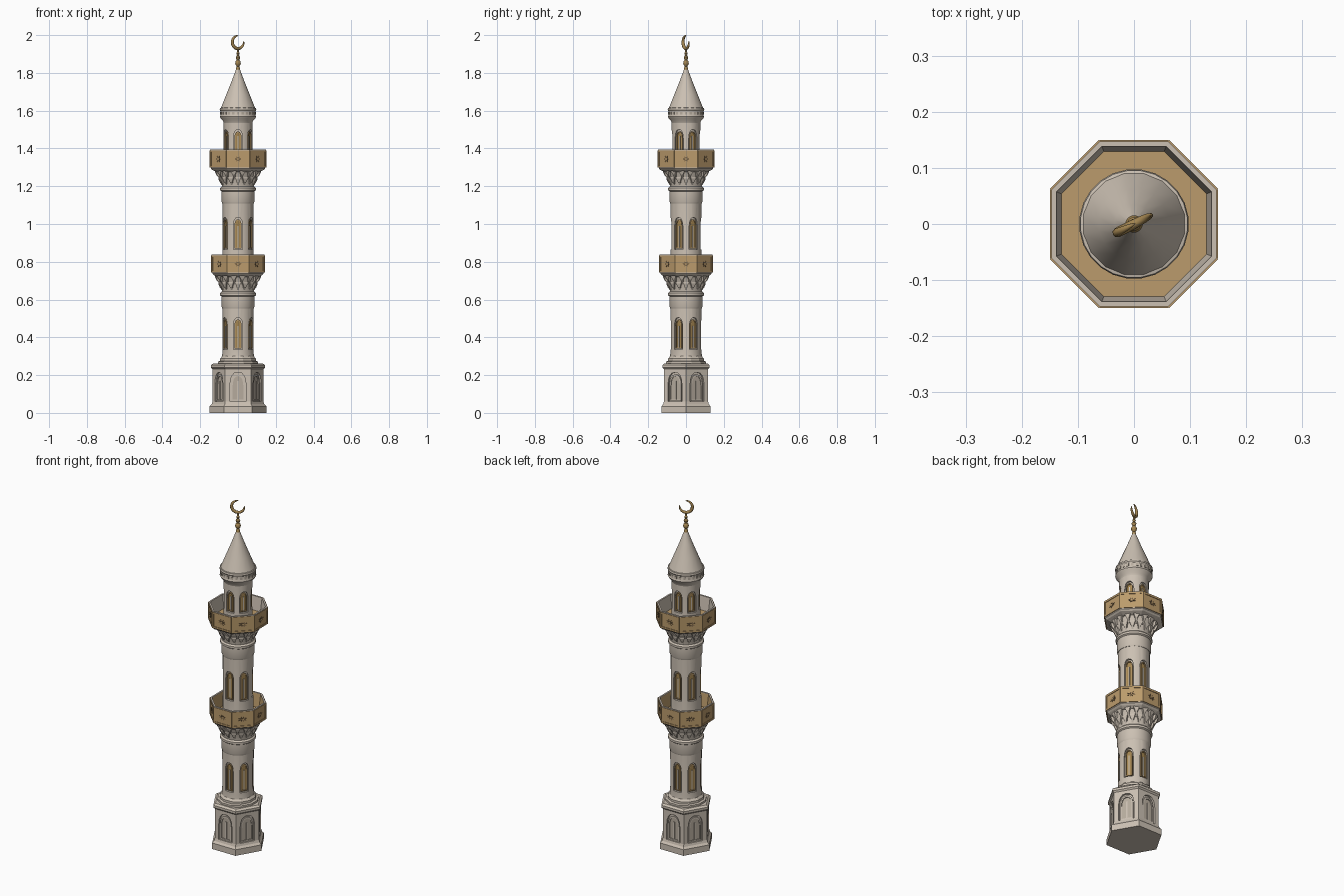
import bpy, bmesh, math
from math import pi, sin, cos, radians

cube = bpy.data.objects.get("Cube")
if cube:
    bpy.data.objects.remove(cube, do_unlink=True)


def material(name, rgb):
    m = bpy.data.materials.new(name)
    m.use_nodes = True
    m.diffuse_color = (*rgb, 1)
    m.node_tree.nodes["Principled BSDF"].inputs["Base Color"].default_value = (*rgb, 1)
    return m


STONE = material("pale stone", (0.60, 0.53, 0.45))
SHADE = material("weathered stone", (0.47, 0.41, 0.34))
GOLD = material("ochre gold", (0.50, 0.33, 0.15))
BRONZE = material("dark bronze", (0.17, 0.11, 0.055))
BRASS = material("aged brass", (0.36, 0.23, 0.08))


def finish(name, bm, *mats):
    bmesh.ops.recalc_face_normals(bm, faces=bm.faces)
    me = bpy.data.meshes.new(name)
    bm.to_mesh(me)
    bm.free()
    ob = bpy.data.objects.new(name, me)
    bpy.context.scene.collection.objects.link(ob)
    for m in mats:
        me.materials.append(m)
    return ob


def smooth(ob):
    bpy.ops.object.select_all(action='DESELECT')
    ob.select_set(True)
    bpy.context.view_layer.objects.active = ob
    bpy.ops.object.shade_smooth_by_angle(angle=radians(32))


def turned(name, profile, sides, *mats, ring=False, rounded=False, turn=None):
    """Stack of regular polygons from (apothem, z) pairs; a flat faces the front."""
    bm = bmesh.new()
    k = 1 / cos(pi / sides)
    start = -pi / 2 + pi / sides if turn is None else turn
    loops = [[bm.verts.new((r * k * cos(start + 2 * pi * i / sides),
                            r * k * sin(start + 2 * pi * i / sides), z))
              for i in range(sides)] for r, z in profile]
    pairs = list(zip(loops, loops[1:]))
    if ring:
        pairs.append((loops[-1], loops[0]))
    else:
        bm.faces.new(loops[0])
        bm.faces.new(loops[-1])
    for a, b in pairs:
        for i in range(sides):
            j = (i + 1) % sides
            bm.faces.new((a[i], a[j], b[j], b[i]))
    ob = finish(name, bm, *mats)
    if rounded:
        smooth(ob)
    return ob


def arch(w, h):
    """Pointed arch outline, half width w, height h, starting at the sill."""
    rise = min(h * 0.4, w * 1.9)
    side = [(w * cos(t * pi / 8) ** 0.8, h - rise + rise * sin(t * pi / 8)) for t in range(4)]
    return [(-w, 0), (w, 0)] + side + [(0, h)] + [(-x, z) for x, z in reversed(side)]


def rosette(size):
    return [(size * (1.25 if i % 2 else 0.55) * cos(pi * i / 8),
             size * (0.9 if i % 2 else 0.4) * sin(pi * i / 8)) for i in range(16)]


def around(name, outline, z0, near, far, count, mat, hole=None, offset=0.0):
    """Copies of an upright plate (or frame, with a hole) facing outward around the axis."""
    bm = bmesh.new()
    for n in range(count):
        a = -pi / 2 + offset + 2 * pi * n / count

        def loop(points, r):
            return [bm.verts.new((r * cos(a) - x * sin(a), r * sin(a) + x * cos(a), z0 + z))
                    for x, z in points]
        loops = [loop(outline, near), loop(outline, far)]
        if hole:
            loops += [loop(hole, far), loop(hole, near)]
        pairs = list(zip(loops, loops[1:]))
        if hole:
            pairs.append((loops[-1], loops[0]))
        else:
            bm.faces.new(loops[0])
            bm.faces.new(loops[1])
        for p, q in pairs:
            for i in range(len(p)):
                j = (i + 1) % len(p)
                if p[i].co != p[j].co:
                    bm.faces.new((p[i], p[j], q[j], q[i]))
    return finish(name, bm, mat)


def carve(ob, cutter):
    cutter.hide_render = True
    mod = ob.modifiers.new("niches", 'BOOLEAN')
    mod.object, mod.solver = cutter, 'EXACT'
    bpy.context.view_layer.objects.active = ob
    bpy.ops.object.modifier_apply(modifier=mod.name)
    bpy.data.objects.remove(cutter, do_unlink=True)


def rect(w, h):
    return [(-w, 0), (w, 0), (w, h), (-w, h)]


def inner(w, h, t):
    """Smaller arch used as the opening of a frame."""
    return [(x, z + t) for x, z in arch(w - t, h - 2.2 * t)]


# Hexagonal base with arched niches and stepped cap
base = turned("base", [(0.130, 0), (0.130, 0.035), (0.121, 0.046), (0.117, 0.06), (0.117, 0.232),
                       (0.124, 0.24), (0.124, 0.253), (0.113, 0.262)], 6, STONE)
carve(base, around("base_cutter", arch(0.042, 0.155), 0.06, 0.106, 0.14, 6, STONE))
around("base_niche_frame", arch(0.036, 0.142), 0.062, 0.104, 0.113, 6, STONE, inner(0.036, 0.142, 0.008))
around("base_niche_panel", arch(0.028, 0.125), 0.07, 0.104, 0.108, 6, SHADE)
around("base_niche_mullion", rect(0.004, 0.10), 0.07, 0.104, 0.112, 6, STONE)
turned("base_steps", [(0.106, 0.25), (0.106, 0.272), (0.094, 0.275), (0.094, 0.288),
                      (0.084, 0.30)], 12, STONE)


def storey(label, r, bottom, top, sill, height):
    """Round shaft with six tall arched windows in carved niches."""
    shaft = turned(label + "_shaft", [(r + 0.004, bottom), (r, bottom + 0.03), (r, top)], 24, STONE, rounded=True)
    carve(shaft, around(label + "_cutter", arch(0.025, height), sill, r - 0.012, r + 0.03, 6, STONE))
    smooth(shaft)
    z, h = sill + 0.006, height - 0.016
    around(label + "_window_frame", arch(0.019, h), z, r - 0.014, r - 0.004, 6, GOLD, inner(0.019, h, 0.005))
    around(label + "_window_panel", arch(0.015, h - 0.01), z + 0.004, r - 0.014, r - 0.010, 6, BRASS)
    around(label + "_window_mullion", rect(0.003, h * 0.75), z + 0.004, r - 0.014, r - 0.006, 6, STONE)


storey("lower", 0.083, 0.285, 0.66, 0.335, 0.17)
storey("middle", 0.081, 0.75, 1.22, 0.865, 0.17)
storey("upper", 0.076, 1.30, 1.56, 1.375, 0.125)


def balcony(label, r, z, lining):
    """Flared corbels carrying an eight-sided parapet; z is the underside of the parapet."""
    turned(label + "_collar", [(0.083, z - 0.19), (0.087, z - 0.18), (0.087, z - 0.125), (0.094, z - 0.12),
                               (0.094, z - 0.108), (0.086, z - 0.10)], 24, STONE, rounded=True)
    turned(label + "_flare", [(0.084, z - 0.11), (0.088, z - 0.075), (0.104, z - 0.035), (0.113, z - 0.012)],
           24, STONE, rounded=True)
    # Two tiers of corbels with arched hollows between them
    bm = bmesh.new()
    for tier, (count, r0, r1, z0, z1) in enumerate([(16, 0.08, 0.104, z - 0.10, z - 0.05),
                                                    (16, 0.095, 0.122, z - 0.062, z - 0.014)]):
        for n in range(count):
            a = 2 * pi * (n + tier / 2) / count
            rows = []
            for rr, zz, w in [(r0, z0, 0.003), (r1 - 0.006, z0 + 0.025, 0.007),
                              (r1, z1 - 0.008, 0.014), (r1, z1, 0.016)]:
                rows.append([bm.verts.new((p * cos(a) - s * sin(a), p * sin(a) + s * cos(a), zz))
                             for p, s in ((r0 - 0.01, -w), (rr, -w), (rr, w), (r0 - 0.01, w))])
            bm.faces.new(rows[0])
            bm.faces.new(rows[-1])
            for p, q in zip(rows, rows[1:]):
                for i in range(4):
                    j = (i + 1) % 4
                    bm.faces.new((p[i], p[j], q[j], q[i]))
    finish(label + "_corbels", bm, STONE)
    turned(label + "_cornice", [(0.112, z - 0.022), (r - 0.014, z - 0.012), (r - 0.006, z - 0.004),
                                (r - 0.006, z + 0.004)], 8, STONE)
    turned(label + "_floor", [(r - 0.008, z), (r - 0.008, z + 0.016)], 8, GOLD)
    turned(label + "_parapet", [(r - 0.003, z), (r - 0.003, z + 0.092), (r - 0.011, z + 0.092),
                                (r - 0.017, z + 0.01)], 8, GOLD, ring=True)
    turned(label + "_lining", [(r - 0.010, z + 0.092), (r - 0.012, z + 0.092), (r - 0.021, z + 0.012),
                               (r - 0.017, z + 0.012)], 8, lining, ring=True)
    turned(label + "_coping", [(r - 0.003, z + 0.09), (r - 0.003, z + 0.096), (r - 0.012, z + 0.096),
                               (r - 0.012, z + 0.09)], 8, STONE, ring=True)
    # Framed panels with a dark rosette on each side
    w = r * math.tan(pi / 8)
    around(label + "_panel_frame", rect(w - 0.001, 0.092), z, r - 0.004, r, 8, GOLD,
           [(x, y + 0.01) for x, y in rect(w - 0.009, 0.072)])
    around(label + "_rosette", rosette(0.018), z + 0.046, r - 0.004, r - 0.001, 8, BRONZE)
    around(label + "_rosette_heart", rosette(0.008), z + 0.046, r - 0.004, r, 8, GOLD)


balcony("lower_balcony", 0.142, 0.742, GOLD)
balcony("upper_balcony", 0.150, 1.298, STONE)

# Conical roof with a banded eave
turned("roof_eave", [(0.075, 1.53), (0.079, 1.545), (0.092, 1.56), (0.096, 1.568), (0.093, 1.575),
                     (0.093, 1.598), (0.097, 1.604), (0.095, 1.614), (0.085, 1.617)], 24, STONE, rounded=True)
around("eave_blocks", rect(0.006, 0.014), 1.579, 0.088, 0.096, 24, SHADE)
turned("roof_cone", [(0.092, 1.61), (0.062, 1.685), (0.034, 1.755), (0.008, 1.825)], 16, STONE, rounded=True)

# Beaded finial
turned("finial", [(0.011, 1.812), (0.011, 1.825), (0.006, 1.834), (0.013, 1.843), (0.015, 1.852),
                  (0.012, 1.862), (0.006, 1.868), (0.011, 1.877), (0.012, 1.884), (0.005, 1.893),
                  (0.009, 1.902), (0.005, 1.911), (0.003, 1.93)], 12, BRASS, rounded=True)

# Crescent: a tapered tube opening up and to the side
curve = bpy.data.curves.new("crescent", 'CURVE')
curve.dimensions = '3D'
curve.bevel_depth, curve.bevel_resolution, curve.use_fill_caps = 0.009, 2, True
steps = 28
path = curve.splines.new('POLY')
path.points.add(steps)
for i, p in enumerate(path.points):
    t = 2 * i / steps - 1
    a = radians(228 + 142 * t)
    u = 0.034 * cos(a)
    p.co = (u * cos(radians(27)), u * sin(radians(27)), 1.963 + 0.034 * sin(a), 1)
    p.radius = 0.12 + 0.88 * (1 - t * t) ** 0.7
crescent = bpy.data.objects.new("crescent", curve)
bpy.context.scene.collection.objects.link(crescent)
curve.materials.append(BRASS)
